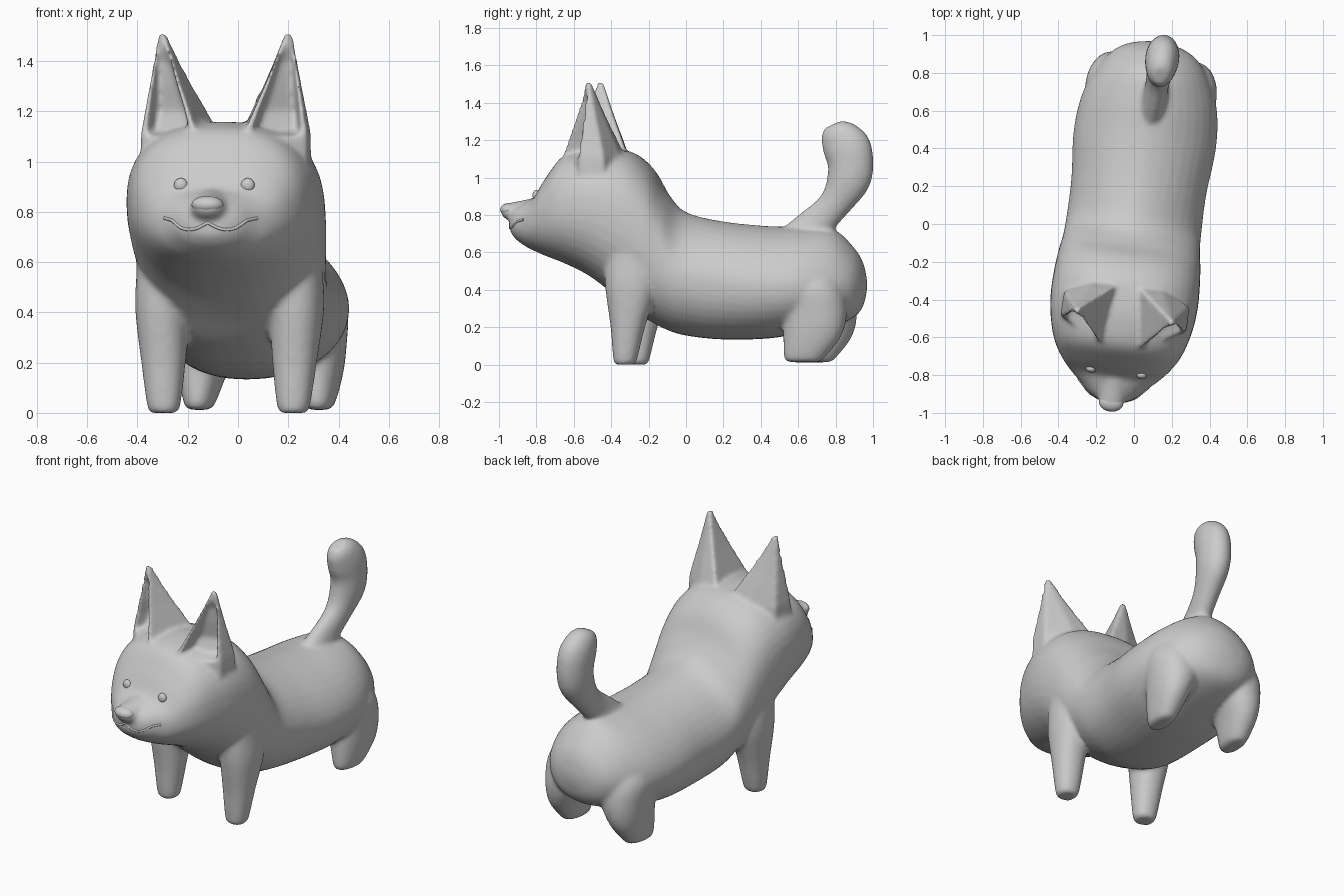
import bpy, bmesh, math
from mathutils import Vector
from mathutils.bvhtree import BVHTree

cube = bpy.data.objects.get("Cube")
if cube:
    bpy.data.objects.remove(cube)

grey = bpy.data.materials.new("plain grey")
grey.use_nodes = True
colour = (0.6, 0.6, 0.6, 1)
grey.diffuse_color = colour
grey.node_tree.nodes["Principled BSDF"].inputs["Base Color"].default_value = colour
TURN = math.radians(-7.3)


def finish(name, bm):
    """Turn a bmesh into a smooth object, turned like the rest of the model."""
    bmesh.ops.recalc_face_normals(bm, faces=bm.faces)
    mesh = bpy.data.meshes.new(name)
    bm.to_mesh(mesh)
    bm.free()
    obj = bpy.data.objects.new(name, mesh)
    bpy.context.collection.objects.link(obj)
    mesh.materials.append(grey)
    mesh.shade_smooth()
    obj.rotation_euler.z = TURN
    return obj


def skin(bm, rings):
    """Bridge rings of points and cap both ends."""
    rows = [[bm.verts.new(p) for p in ring] for ring in rings]
    n = len(rows[0])
    for a, b in zip(rows, rows[1:]):
        for i in range(n):
            bm.faces.new((a[i], a[(i + 1) % n], b[(i + 1) % n], b[i]))
    bm.faces.new(rows[0])
    bm.faces.new(rows[-1])


def smooth_rows(rows, steps=5):
    """Catmull-Rom interpolation between rows of numbers."""
    out = []
    for i in range(len(rows) - 1):
        quad = zip(rows[max(i - 1, 0)], rows[i], rows[i + 1], rows[min(i + 2, len(rows) - 1)])
        quad = list(quad)
        for s in range(steps):
            t = s / steps
            out.append([b + (c - a) * t / 2 + (a - 2.5 * b + 2 * c - d / 2) * t * t
                        + (1.5 * (b - c) + (d - a) / 2) * t ** 3 for a, b, c, d in quad])
    return out + [list(rows[-1])]


def loft(bm, rows, power=2.2, n=40):
    """Rows: centre x, y, z, half width, upper and lower half depth, tilt in degrees,
    and how square the upper half is."""
    rings = []
    for x, y, z, w, up, down, tilt, top_power in smooth_rows(rows):
        v = Vector((0, math.cos(math.radians(tilt)), math.sin(math.radians(tilt))))
        ring = []
        for k in range(n):
            c, s = math.cos(math.tau * k / n), math.sin(math.tau * k / n)
            p = top_power if s > 0 else power
            cx = math.copysign(abs(c) ** (2 / p), c)
            sy = math.copysign(abs(s) ** (2 / p), s)
            ring.append(Vector((x + w * cx, y, z)) + v * (sy * (up if s > 0 else down)))
        rings.append(ring)
    skin(bm, rings)


bm = bmesh.new()

# Head and trunk: y, bottom, widest height, top, half width
trunk = [
    (-.945, .71, .76, .80, .07), (-.915, .67, .75, .84, .125), (-.86, .63, .75, .87, .18),
    (-.81, .605, .76, .90, .235), (-.74, .575, .80, 1.01, .295), (-.65, .54, .83, 1.12, .345),
    (-.52, .475, .84, 1.155, .38), (-.40, .385, .82, 1.155, .392), (-.28, .285, .76, 1.13, .388),
    (-.18, .225, .66, 1.045, .378), (-.10, .185, .56, .91, .365), (.0, .155, .48, .815, .36),
    (.2, .134, .44, .765, .36), (.45, .14, .42, .74, .38), (.65, .175, .42, .737, .36),
    (.8, .21, .42, .72, .30), (.9, .25, .43, .63, .225), (.95, .31, .43, .55, .14),
    (.972, .40, .43, .46, .04)]
loft(bm, [(0, y, m, w, t - m, m - b, 90, 1.8 if y > -.05 else 2.4)
          for y, b, m, t, w in trunk])

# Snout
loft(bm, [(0, -.995, .828, .035, .028, .028, 90, 2), (0, -.965, .82, .062, .042, .045, 90, 2),
          (0, -.88, .80, .088, .078, .065, 90, 2), (0, -.74, .80, .13, .11, .06, 90, 2)])

# Legs
for side in (-1, 1):
    front = [(.26, -.295, .0, .04, .04), (.26, -.295, .02, .064, .062),
             (.263, -.28, .2, .088, .092), (.268, -.262, .40, .108, .137),
             (.258, -.262, .54, .115, .145), (.25, -.265, .66, .113, .14),
             (.21, -.27, .78, .09, .1)]
    rear = [(.24, .665, .012, .035, .08), (.24, .668, .035, .06, .108),
            (.233, .71, .15, .094, .155), (.21, .722, .28, .132, .172),
            (.19, .70, .42, .155, .17), (.14, .68, .56, .13, .12)]
    for leg in (front, rear):
        loft(bm, [(side * x, y, z, w, d, d, 0, 2.2) for x, y, z, w, d in leg], n=28)

# Tail
loft(bm, [(x, y, z, w, up, down, tilt, 2) for x, y, z, w, up, down, tilt in (
    (.015, .62, .64, .09, .16, .16, -10), (.025, .712, .745, .064, .09, .115, -30),
    (.032, .805, .855, .068, .085, .088, -35), (.037, .877, .98, .085, .117, .115, -20),
    (.037, .893, 1.08, .09, .122, .125, 5), (.037, .874, 1.175, .088, .12, .135, 20),
    (.037, .825, 1.25, .07, .09, .1, 25), (.037, .795, 1.282, .04, .05, .05, 25))],
    2, 28)

# Ears with a hollow front
TIP = Vector((.262, -.495))
FRONT_IN, FRONT_OUT = Vector((.095, -.655)), Vector((.336, -.53))
BACK_OUT, BACK_MID, BACK_IN = Vector((.334, -.40)), Vector((.18, -.325)), Vector((.04, -.315))
for side in (-1, 1):
    rings = []
    for z, shrink, depth in ((.92, .0, 0), (1.10, .0, 0), (1.12, .03, .08), (1.2, .21, .10),
                             (1.3, .45, .065), (1.4, .67, .04), (1.455, .78, .008), (1.508, .88, 0)):
        a, b, c, d, e = [p.lerp(TIP, shrink) for p in
                         (FRONT_IN, FRONT_OUT, BACK_OUT, BACK_MID, BACK_IN)]
        push = Vector((-.1, 1)) * depth
        hollow = [a.lerp(b, .1), a.lerp(b, .17) + push, a.lerp(b, .83) + push, a.lerp(b, .91)]
        rings.append([(side * p.x + .012, p.y, z) for p in [a, *hollow, b, c, d, e]])
    skin(bm, rings)

# Fuse everything into one soft skin
bmesh.ops.triangulate(bm, faces=bm.faces)
body = finish("dog_body", bm)
remesh = body.modifiers.new("fuse", 'REMESH')
remesh.mode = 'VOXEL'
remesh.voxel_size = .011
remesh.use_smooth_shade = True
relax = body.modifiers.new("relax", 'SMOOTH')
relax.factor = .5
relax.iterations = 14

# Face details sit on the fused surface
skin_tree = BVHTree.FromObject(body, bpy.context.evaluated_depsgraph_get())


def on_face(x, z):
    hit = skin_tree.ray_cast(Vector((x, -2, z)), Vector((0, 1, 0)))[0]
    return hit or Vector((x, -.85, z))


def ball(name, centre, size):
    part = bmesh.new()
    bmesh.ops.create_uvsphere(part, u_segments=24, v_segments=14, radius=1)
    bmesh.ops.scale(part, vec=size, verts=part.verts)
    bmesh.ops.translate(part, vec=centre, verts=part.verts)
    return finish(name, part)


def tube(name, points, radius):
    curve = bpy.data.curves.new(name, 'CURVE')
    curve.dimensions = '3D'
    curve.bevel_depth = radius
    curve.bevel_resolution = 3
    curve.use_fill_caps = True
    spline = curve.splines.new('POLY')
    spline.points.add(len(points) - 1)
    for p, co in zip(spline.points, points):
        p.co = (*co, 1)
    curve.materials.append(grey)
    obj = bpy.data.objects.new(name, curve)
    obj.rotation_euler.z = TURN
    bpy.context.collection.objects.link(obj)


for side, label in ((-1, "right"), (1, "left")):
    ball(label + "_eye", on_face(side * .134, .905) + Vector((.006, .006, 0)), (.028, .02, .029))
ball("nose", (0, -.955, .828), (.064, .046, .035))

# Smiling mouth: two shallow dips meeting under the nose
smile = []
for k in range(-20, 21):
    u = abs(k) / 20
    z = .757 - .028 * math.sin(math.pi * min(u / .8, 1)) + .018 * max(0, u - .6) / .4
    smile.append(on_face(.187 * k / 20, z))
tube("mouth", smile, .006)
